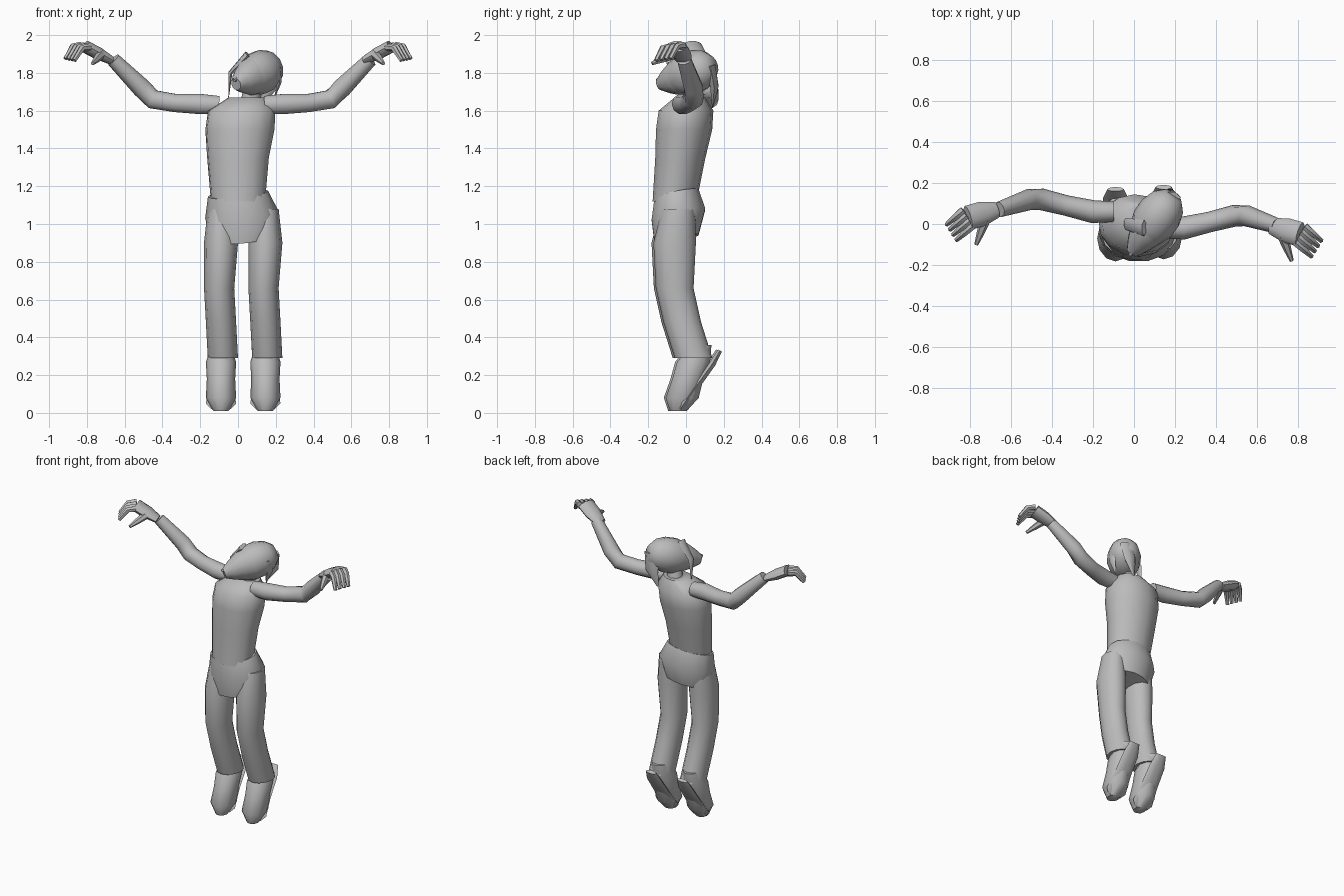
import bpy, bmesh, math
from mathutils import Vector

cube = bpy.data.objects.get("Cube")
if cube:
    bpy.data.objects.remove(cube)

grey = bpy.data.materials.new("plain grey")
grey.use_nodes = True
grey.diffuse_color = (.5, .5, .5, 1)
grey.node_tree.nodes["Principled BSDF"].inputs["Base Color"].default_value = grey.diffuse_color

RIGHT, LEFT = -1, 1
UPWARD = Vector((0, 0, 1))
BACKWARD = Vector((0, 1, 0))


def finish_part(name, bm):
    """Turn a mesh under construction into a smooth-shaded grey part."""
    bmesh.ops.recalc_face_normals(bm, faces=bm.faces)
    mesh = bpy.data.meshes.new(name)
    bm.to_mesh(mesh)
    bm.free()
    mesh.materials.append(grey)
    part = bpy.data.objects.new(name, mesh)
    bpy.context.collection.objects.link(part)
    bpy.ops.object.select_all(action='DESELECT')
    part.select_set(True)
    bpy.context.view_layer.objects.active = part
    bpy.ops.object.shade_smooth_by_angle(angle=math.radians(50))


def loft(name, centres, radii, sides=10, flat=1, up=UPWARD, axis=None):
    """Skin oval rings along a path; a given axis keeps every ring parallel."""
    centres = [Vector(centre) for centre in centres]
    bm = bmesh.new()
    rings = []
    for index, (centre, radius) in enumerate(zip(centres, radii)):
        before = centres[max(index - 1, 0)]
        after = centres[min(index + 1, len(centres) - 1)]
        along = (axis or after - before).normalized()
        across = along.cross(up).normalized()
        height = across.cross(along) * flat
        ring = []
        for step in range(sides):
            turn = math.tau * step / sides
            offset = across * math.cos(turn) + height * math.sin(turn)
            ring.append(bm.verts.new(centre + offset * radius))
        rings.append(ring)
    for lower, upper in zip(rings, rings[1:]):
        for step in range(sides):
            bm.faces.new((lower[step - 1], lower[step], upper[step], upper[step - 1]))
    bm.faces.new(rings[0])
    bm.faces.new(rings[-1])
    finish_part(name, bm)


def mirrored(side, points, spread=0):
    """Place points for one side; the twisted chest carries one arm further back."""
    return [Vector((side * x + spread, y - side * .04, z)) for x, y, z in points]


# Shirt, twisted at the shoulders
loft("shirt",
     [(0, -.06, 1.12), (0, -.03, 1.35), (.01, -.01, 1.5), (.02, 0, 1.6), (.05, .02, 1.67)],
     [.145, .165, .185, .18, .1],
     sides=14, flat=.8, up=Vector((.15, 1, 0)), axis=UPWARD)

# Trousers, with a sloping waist
loft("trouser_hips",
     [(0, -.05, 1.16), (.02, -.04, 1.05), (.02, -.05, .92)],
     [.16, .195, .16],
     sides=14, flat=.76, up=BACKWARD, axis=Vector((-.1, -.2, 1)))


def leg_and_shoe(prefix, x, y):
    """A trouser leg, and a shoe hanging toe down with its sole at the back."""
    loft(prefix + "_trouser_leg",
         [(x, y - .05, 1.08), (x, y - .07, .9), (x - .01, y - .07, .66),
          (x, y - .03, .48), (x + .01, y + .03, .29)],
         [.07, .09, .08, .08, .08],
         sides=12, flat=1.25, up=BACKWARD, axis=UPWARD)
    loft(prefix + "_shoe",
         [(x, y + .07, .36), (x, y + .03, .27), (x, y, .18), (x, y - .03, .08), (x, y - .05, .01)],
         [.05, .08, .075, .08, .04],
         flat=1.15, up=BACKWARD, axis=UPWARD)
    loft(prefix + "_sole",
         [(x, y + .17, .33), (x, y + .13, .26), (x, y + .05, .15), (x, y - .02, .05), (x, y - .04, .02)],
         [.04, .06, .065, .08, .05],
         flat=.3, up=BACKWARD)


leg_and_shoe("right", -.09, 0)
leg_and_shoe("left", .145, .01)


def arm(prefix, side):
    """An arm raised outward from the shoulder and bent at the elbow."""
    joints = [(.12, .02, 1.63), (.22, .02, 1.635), (.35, .05, 1.64),
              (.47, .08, 1.66), (.53, .08, 1.72), (.68, .03, 1.87)]
    loft(prefix + "_arm", mirrored(side, joints, spread=.02),
         [.05, .056, .05, .053, .052, .038])


def hand(prefix, side):
    """A palm with four drooping fingers and a thumb pointing forward."""
    wrist, knuckles, tips, thumb_tip = mirrored(side, [
        (.67, .03, 1.865), (.81, -.01, 1.94), (.89, -.08, 1.87), (.77, -.14, 1.85)])
    across = Vector((side * .5, .8, .1)).normalized()
    middle = wrist.lerp(knuckles, .5)
    loft(prefix + "_palm", [wrist, middle, knuckles], [.04, .06, .06], flat=.55)
    for place, finger in enumerate(("index", "middle", "ring", "little")):
        shift = across * (place - 1.5) * .03
        bend = knuckles.lerp(tips, .5) + UPWARD * .03
        loft(f"{prefix}_{finger}_finger",
             [knuckles + shift, bend + shift, tips + shift],
             [.02, .018, .012], sides=6, up=across)
    root = middle - across * .03
    loft(prefix + "_thumb", [root, root.lerp(thumb_tip, .5), thumb_tip],
         [.026, .02, .01], sides=6)


for prefix, side in (("right", RIGHT), ("left", LEFT)):
    arm(prefix, side)
    hand(prefix, side)

# Neck and head, turned to one side and tipped forward
loft("neck", [(.06, .03, 1.62), (.09, .01, 1.76)], [.055, .045], sides=8, up=BACKWARD)
chin = Vector((-.01, -.14, 1.74))
crown = Vector((.19, .14, 1.84))


def along_head(name, spots, radii, flat):
    """Loft between chin and crown, with spots as fractions of the way."""
    loft(name, [chin.lerp(crown, spot) for spot in spots], radii, sides=12, flat=flat)


along_head("head", [0, .15, .35, .6, .9], [.03, .06, .09, .1, .05], 1.1)
along_head("hair", [.35, .5, .7, .88, 1], [.09, .11, .11, .09, .05], 1.05)
nose = chin.lerp(crown, .1) + UPWARD * .03
loft("nose", [nose, nose + Vector((-.03, -.04, -.02))], [.02, .01], sides=6)

# Loose locks of hair
loft("back_lock", [(.17, .13, 1.84), (.16, .15, 1.73), (.12, .14, 1.62)],
     [.06, .05, .006], sides=6, flat=.5, up=BACKWARD)
loft("right_lock", [(.05, -.02, 1.9), (-.04, 0, 1.8), (-.05, .01, 1.67)],
     [.04, .03, .005], sides=6, flat=.4, up=Vector((1, 0, 0)))
loft("left_lock", [(.21, .04, 1.83), (.22, .04, 1.75), (.19, .04, 1.66)],
     [.05, .03, .005], sides=6, flat=.4, up=Vector((1, 0, 0)))
